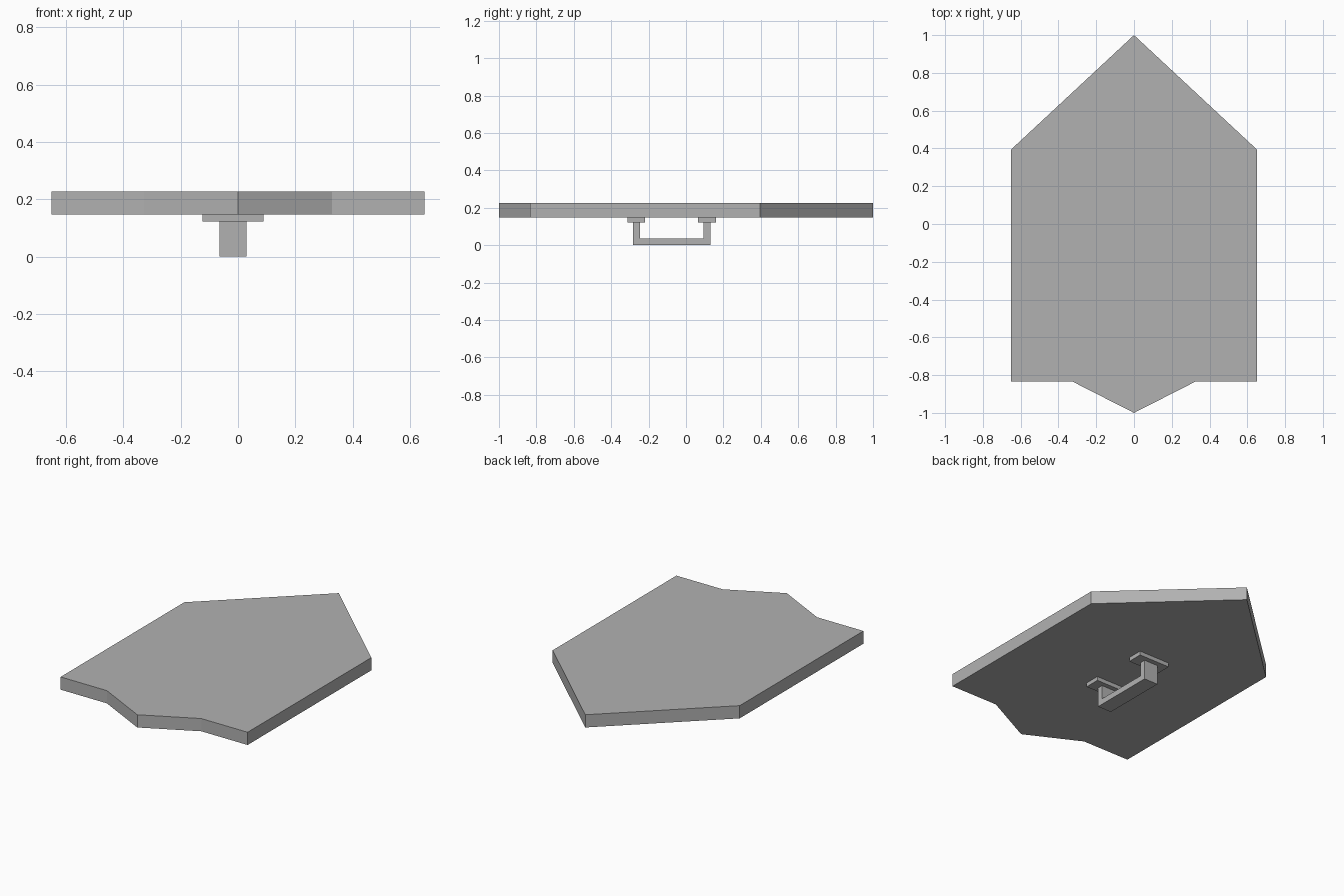
import bpy, bmesh
from mathutils import Vector

if "Cube" in bpy.data.objects:
    bpy.data.objects.remove(bpy.data.objects["Cube"])

# Shared mid-grey
grey = bpy.data.materials.new("grey")
grey.diffuse_color = (0.443, 0.443, 0.443, 1)
grey.use_nodes = True
grey.node_tree.nodes["Principled BSDF"].inputs["Base Color"].default_value = grey.diffuse_color


def prism(name, points, depth):
    """Extrude a closed flat outline along a vector."""
    bm = bmesh.new()
    face = bm.faces.new([bm.verts.new(p) for p in points])
    out = bmesh.ops.extrude_face_region(bm, geom=[face], use_keep_orig=True)
    verts = [g for g in out["geom"] if isinstance(g, bmesh.types.BMVert)]
    bmesh.ops.translate(bm, vec=Vector(depth), verts=verts)
    bmesh.ops.recalc_face_normals(bm, faces=bm.faces)
    mesh = bpy.data.meshes.new(name)
    bm.to_mesh(mesh)
    bm.free()
    mesh.materials.append(grey)
    obj = bpy.data.objects.new(name, mesh)
    bpy.context.collection.objects.link(obj)
    return obj


# Shield board: right half of the outline, mirrored to the left
half = [(0.65, 0.395), (0.65, -0.833), (0.328, -0.833)]
outline = [(0, 1)] + half + [(0, -1)] + [(-x, y) for x, y in reversed(half)]
prism("shield_board", [(x, y, 0.147) for x, y in outline], (0, 0, 0.08))

# U-shaped grip, profile in the YZ plane
y0, y1, t, top = -0.283, 0.13, 0.036, 0.122
u = [(y0, top), (y0, 0), (y1, 0), (y1, top),
     (y1 - t, top), (y1 - t, t), (y0 + t, t), (y0 + t, top)]
prism("grip", [(-0.065, y, z) for y, z in u], (0.095, 0, 0))

# Mounting pads between grip legs and board
for name, y in (("front_pad", -0.266), ("back_pad", 0.112)):
    pad = [(-0.124, y - 0.048, top), (0.089, y - 0.048, top),
           (0.089, y + 0.048, top), (-0.124, y + 0.048, top)]
    prism(name, pad, (0, 0, 0.025))
